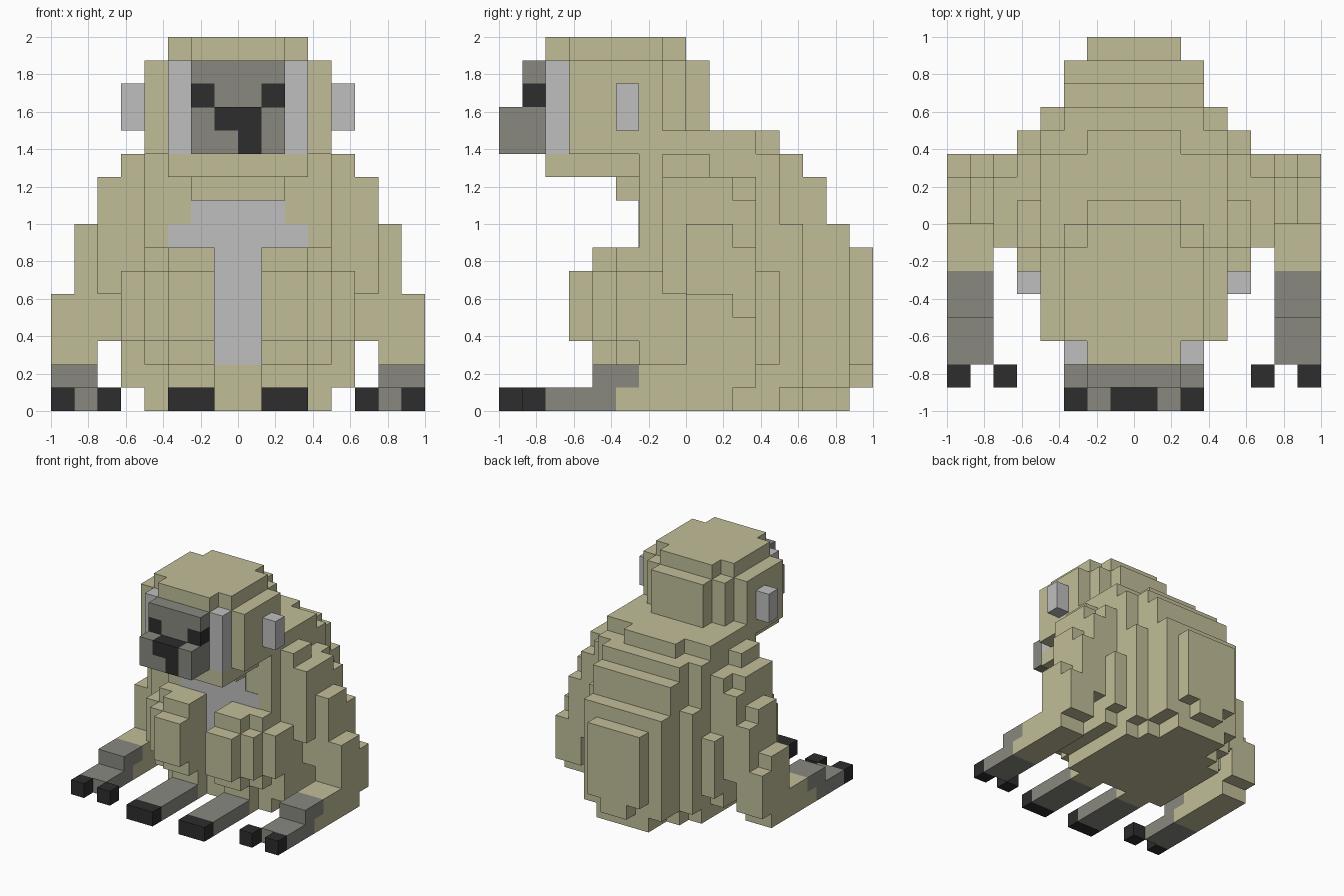
import bpy, bmesh
from mathutils import Vector

if "Cube" in bpy.data.objects:
    bpy.data.objects.remove(bpy.data.objects["Cube"], do_unlink=True)

U = 0.125  # one block


def material(name, rgb):
    lin = [((c / 255 + 0.055) / 1.055) ** 2.4 for c in rgb]
    m = bpy.data.materials.new(name)
    m.use_nodes = True
    m.diffuse_color = (*lin, 1)
    bsdf = m.node_tree.nodes["Principled BSDF"]
    bsdf.inputs["Base Color"].default_value = (*lin, 1)
    bsdf.inputs["Roughness"].default_value = 0.9
    return m


FUR = material("straw fur", (193, 190, 153))
PALE = material("pale grey", (191, 191, 192))
SKIN = material("grey skin", (137, 137, 128))
BLACK = material("near black", (45, 45, 45))


def part(name, mat, boxes, side=1):
    """Build one object from boxes (x0, x1, y0, y1, z0, z1) in block units."""
    bm = bmesh.new()
    for x0, x1, y0, y1, z0, z1 in boxes:
        verts = bmesh.ops.create_cube(bm, size=1)["verts"]
        mid = Vector(((x0 + x1) / 2 * side, (y0 + y1) / 2, (z0 + z1) / 2))
        size = Vector((x1 - x0, y1 - y0, z1 - z0))
        for v in verts:
            v.co = (v.co * size + mid) * U
    me = bpy.data.meshes.new(name)
    bm.to_mesh(me)
    bm.free()
    me.materials.append(mat)
    ob = bpy.data.objects.new(name, me)
    bpy.context.collection.objects.link(ob)
    return ob


def pair(name, mat, boxes):
    part("left_" + name, mat, boxes)
    part("right_" + name, mat, boxes, -1)


def wide(half, *rest):
    return (-half, half, *rest)


# Head: stepped crown, wide sides, jaw and rounded back
part("head", FUR, [
    wide(3, -5, -1, 15, 16), wide(2, -6, 0, 15, 16),
    wide(4, -5, -1, 11, 15), wide(2, -6, -5, 11, 15),
    wide(3, -1, 0, 11, 15), wide(2, 0, 1, 11, 15),
    wide(3, -6, -2, 10, 11), wide(2, -3, -2, 9, 10)])
pair("cheek", PALE, [(2, 3, -6, -5, 11, 15)])
pair("ear", PALE, [(4, 5, -3, -2, 12, 14)])

# Face: brow, muzzle, eyes and the lopsided nose
part("brow", SKIN, [wide(2, -7, -6, 14, 15), wide(1, -7, -6, 13, 14)])
pair("eye", BLACK, [(1, 2, -7, -6, 13, 14)])
part("muzzle", SKIN, [
    wide(2, -7, -6, 11, 13), (-2, -1, -8, -7, 11, 13),
    (1, 2, -8, -7, 11, 13), (-1, 0, -8, -7, 11, 12)])
part("nose", BLACK, [wide(1, -8, -7, 12, 13), (0, 1, -8, -7, 11, 12)])

# Torso: tiers narrowing toward the back and the top
part("body", FUR, [
    wide(4, -1, 3, 11, 12), wide(2, 3, 4, 11, 12),
    wide(4, -2, 4, 0, 11), wide(3, 4, 5, 0, 11),
    wide(3, 5, 6, 1, 10), wide(2, 5, 6, 0, 1),
    wide(3, 6, 7, 1, 8), wide(2, 6, 7, 0, 1),
    wide(4, 4, 5, 1, 8),
    wide(2, 7, 8, 2, 7), wide(1, 7, 8, 1, 2),
    wide(5, -1, 1, 6, 11), wide(5, 1, 3, 6, 10),
    wide(5, -2, 3, 1, 6), wide(5, 3, 4, 2, 6)])

# Pale chest patch as a thin plate
part("chest_patch", PALE, [
    wide(2, -2.04, -2, 8, 9), wide(3, -2.04, -2, 7, 8), wide(1, -2.04, -2, 2, 7)])

# Legs: knees folded in front of the belly, flat feet, toes
pair("leg", FUR, [
    (1, 3, -5, -4, 3, 6), (1, 4, -4, -3, 3, 6), (1, 3, -4, -3, 2, 7),
    (1, 4, -3, -2, 2, 7), (4, 5, -3, -2, 3, 6), (1, 3, -3, -2, 0, 2)])
pair("foot", SKIN, [(1, 3, -7, -3, 0, 1)])
pair("toes", BLACK, [(1, 3, -8, -7, 0, 1)])

# Arms: stepped upper arm, elbow, forearm resting on the ground
pair("arm", FUR, [
    (5, 6, -1, 2, 5, 10), (5, 6, 2, 3, 5, 9),
    (6, 7, 0, 2, 5, 8), (6, 7, 2, 3, 4, 7), (5, 6, 0, 3, 3, 5),
    (6, 8, 0, 2, 0, 5), (6, 8, 2, 3, 1, 4),
    (6, 8, -2, 0, 0, 2), (6, 8, -3, -2, 0, 1)])
pair("hand", SKIN, [(6, 8, -6, -3, 0, 1), (6, 8, -4, -2, 1, 2)])
pair("fingers", BLACK, [(5, 6, -7, -6, 0, 1), (7, 8, -7, -6, 0, 1)])
